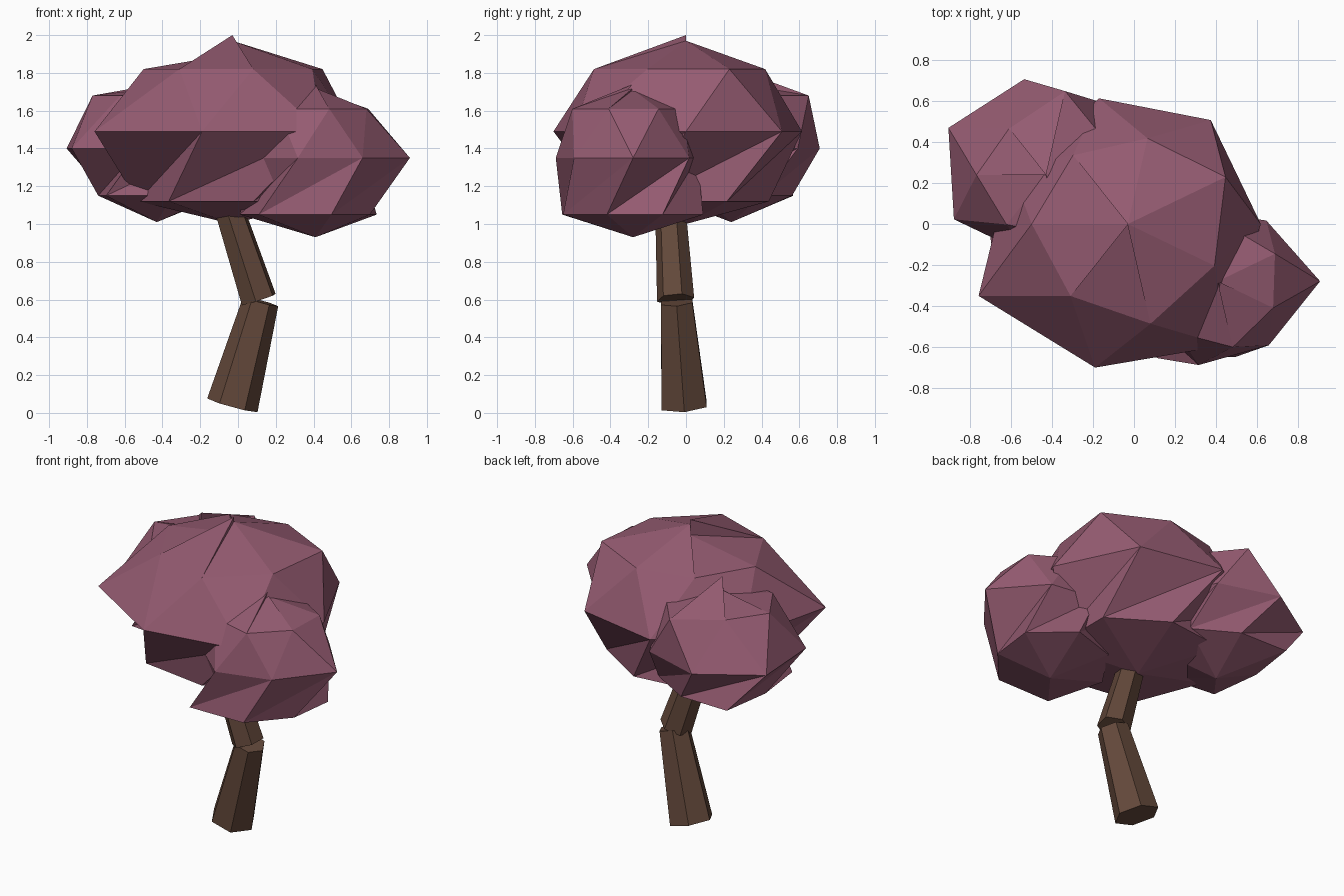
import bpy, bmesh
from math import cos, sin, tau
from mathutils import Vector

cube = bpy.data.objects.get("Cube")
if cube:
    bpy.data.objects.remove(cube)


def material(name, color):
    m = bpy.data.materials.new(name)
    m.use_nodes = True
    m.diffuse_color = color
    bsdf = next(n for n in m.node_tree.nodes if n.type == 'BSDF_PRINCIPLED')
    bsdf.inputs["Base Color"].default_value = color
    bsdf.inputs["Roughness"].default_value = 0.9
    return m


leaf = material("plum_leaves", (0.3, 0.105, 0.166, 1))
bark = material("brown_bark", (0.125, 0.065, 0.043, 1))


def finish(bm, name, mat):
    mesh = bpy.data.meshes.new(name)
    bm.to_mesh(mesh)
    bm.free()
    mesh.materials.append(mat)
    ob = bpy.data.objects.new(name, mesh)
    bpy.context.collection.objects.link(ob)
    return ob


def foliage(name, center, peaks, heights, rings):
    """Seven-sided faceted clump of three staggered rings, with a twisted underside.
    Each wedge of the crown climbs to its own peak height."""
    bm = bmesh.new()
    cx, cy = center
    n = len(peaks)
    tops = [bm.verts.new((cx, cy, z)) for z in peaks]
    bottom = bm.verts.new((cx, cy, heights[-1]))
    loops = []
    for row, (z, radii) in enumerate(zip(heights, rings)):
        shift = 0 if row == 1 else 0.5
        loops.append([bm.verts.new((cx + r * cos(tau * (k + shift) / n),
                                    cy + r * sin(tau * (k + shift) / n), z))
                      for k, r in enumerate(radii)])
    upper, middle, lower = loops
    lower = lower[-1:] + lower[:-1]   # twist the underside by one step
    for k in range(n):
        j = (k + 1) % n
        for face in ((tops[k], upper[k], upper[j]),
                     (tops[k], upper[j], tops[j]),
                     (upper[k], middle[k], middle[j]),
                     (upper[k], middle[j], upper[j]),
                     (middle[j], middle[k], lower[k]),
                     (lower[k], lower[j], middle[j]),
                     (bottom, lower[j], lower[k])):
            bm.faces.new(face)
    bmesh.ops.remove_doubles(bm, verts=bm.verts, dist=0.001)
    return finish(bm, name, leaf)


def trunk(name, start, end, r1, r2, turn=0.0):
    """Tapered six-sided log between two points."""
    bm = bmesh.new()
    a, b = Vector(start), Vector(end)
    bmesh.ops.create_cone(bm, cap_ends=True, segments=6, radius1=r1, radius2=r2,
                          depth=(b - a).length)
    # Put a corner on the x axis, then lean the log along its path
    t = turn + tau / 4
    lean = Vector((0, 0, 1)).rotation_difference(b - a)
    for v in bm.verts:
        x, y, z = v.co
        spun = Vector((x * cos(t) - y * sin(t), x * sin(t) + y * cos(t), z))
        v.co = lean @ spun + (a + b) / 2
    return finish(bm, name, bark)


# Bent trunk
trunk("lower_trunk", (-0.03, -0.01, 0.04), (0.12, -0.05, 0.59), 0.138, 0.096)
trunk("upper_trunk", (0.11, -0.055, 0.6), (-0.06, -0.085, 1.12), 0.1, 0.08, 0.35)

# Three overlapping leaf clumps
foliage("main_foliage", (-0.03, 0), (1.97, 1.97, 1.9, 1.9, 2.0, 1.97, 1.97),
        (1.82, 1.49, 1.12, 1.0), (
    (0.53, 0.43, 0.43, 0.47, 0.45, 0.5, 0.47),
    (0.65, 0.65, 0.63, 0.64, 0.81, 0.72, 0.76),
    (0.5, 0.45, 0.5, 0.5, 0.54, 0.5, 0.5)))
foliage("left_foliage", (0.41, -0.28), (1.71, 1.71, 1.71, 1.71, 1.74, 1.72, 1.71),
        (1.61, 1.35, 1.05, 0.93), (
    (0.31, 0.27, 0.3, 0.3, 0.32, 0.33, 0.3),
    (0.5, 0.38, 0.35, 0.36, 0.4, 0.42, 0.4),
    (0.36, 0.38, 0.35, 0.4, 0.48, 0.38, 0.32)))
foliage("right_foliage", (-0.43, 0.24), (1.75, 1.83, 1.74, 1.72, 1.72, 1.75, 1.75),
        (1.68, 1.40, 1.15, 1.01), (
    (0.34, 0.42, 0.29, 0.34, 0.31, 0.3, 0.3),
    (0.45, 0.45, 0.48, 0.53, 0.5, 0.4, 0.42),
    (0.38, 0.33, 0.42, 0.31, 0.43, 0.38, 0.36)))
